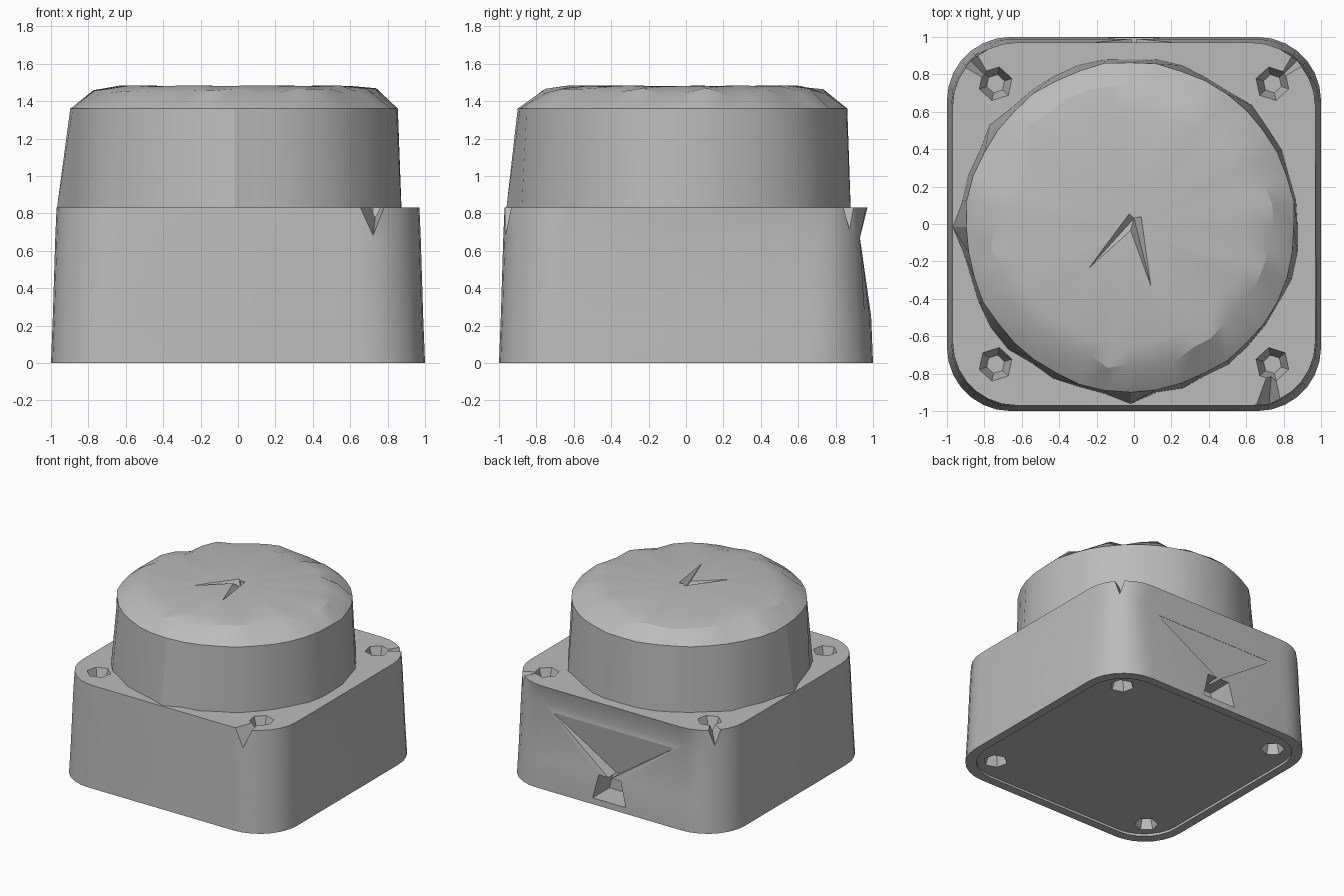
import bpy, bmesh, math, random
from mathutils import Vector

random.seed(4)
cube = bpy.data.objects.get("Cube")
if cube:
    bpy.data.objects.remove(cube, do_unlink=True)

grey = bpy.data.materials.new("plain grey")
grey.use_nodes = True
grey.diffuse_color = (0.5, 0.5, 0.5, 1)
grey.node_tree.nodes["Principled BSDF"].inputs["Base Color"].default_value = (0.5, 0.5, 0.5, 1)


def finish(bm, name):
    bmesh.ops.recalc_face_normals(bm, faces=bm.faces)
    mesh = bpy.data.meshes.new(name)
    bm.to_mesh(mesh)
    bm.free()
    mesh.materials.append(grey)
    obj = bpy.data.objects.new(name, mesh)
    bpy.context.collection.objects.link(obj)
    return obj


def loft(name, rings):
    """Closed skin through equal-length rings of points."""
    bm = bmesh.new()
    loops = [[bm.verts.new(p) for p in ring] for ring in rings]
    for low, high in zip(loops, loops[1:]):
        for i in range(len(low)):
            j = (i + 1) % len(low)
            bm.faces.new((low[i], low[j], high[j], high[i]))
    bm.faces.new(loops[0][::-1])
    bm.faces.new(loops[-1])
    return finish(bm, name)


def hull(name, points):
    bm = bmesh.new()
    for p in points:
        bm.verts.new(p)
    bmesh.ops.convex_hull(bm, input=bm.verts)
    return finish(bm, name)


def rounded_square(half, radius, z, steps=7):
    ring = []
    for k in range(4):
        mid = math.pi / 4 + k * math.pi / 2
        c = Vector((math.cos(mid), math.sin(mid))) * (half - radius) * math.sqrt(2)
        for s in range(steps + 1):
            a = (k + s / steps) * math.pi / 2
            ring.append(Vector((c.x + radius * math.cos(a), c.y + radius * math.sin(a), z)))
    return ring


def groove(tip, end, width, depth, z):
    """Wedge cutter that widens and deepens from tip to end."""
    tip, end = Vector((*tip, z)), Vector((*end, z))
    side = (end - tip).cross(Vector((0, 0, 1))).normalized() * width / 2
    return hull("groove_cutter", [tip, end + side, end - side, end - Vector((0, 0, depth))])


def bolt_hole(x, y, z, up):
    wide, narrow, depth = 0.095, 0.05, 0.13
    def ring(r, h):
        return [(x + r * math.cos(i * math.pi / 3 + x), y + r * math.sin(i * math.pi / 3 + x), h)
                for i in range(6)]
    return loft("bolt_cutter", [ring(wide, z + up * 0.01), ring(narrow, z - up * depth)])


def cut(obj, cutters):
    for cutter in cutters:
        mod = obj.modifiers.new("cut", "BOOLEAN")
        mod.operation = "DIFFERENCE"
        mod.solver = "EXACT"
        mod.object = cutter
        bpy.context.view_layer.objects.active = obj
        bpy.ops.object.modifier_apply(modifier=mod.name)
        bpy.data.objects.remove(cutter, do_unlink=True)


def smooth(obj, angle):
    bpy.ops.object.select_all(action="DESELECT")
    obj.select_set(True)
    bpy.context.view_layer.objects.active = obj
    bpy.ops.object.shade_smooth_by_angle(angle=math.radians(angle))


# Tapered square housing, its back pinched in under the top edge
rings = [rounded_square(h, 0.34, z) for h, z in ((1, 0), (0.99, 0.25), (0.977, 0.67), (0.97, 0.83))]
for p in rings[2]:
    if p.y > 0.93:
        p.y = 0.93
    if p.x > 0.95 and p.y > 0.3:
        p.x -= 0.025
housing = loft("housing", rings)

# Bolt holes above and below, shallow recess underneath
cutters = [loft("recess_cutter", [rounded_square(0.93, 0.3, z) for z in (-0.02, 0.02)])]
for sx in (-1, 1):
    for sy in (-1, 1):
        cutters.append(bolt_hole(sx * 0.74, sy * 0.75, 0.83, 1))
        cutters.append(bolt_hole(sx * 0.74, sy * 0.74, 0.02, -1))

# Chipped channels from the bolt holes to the edge
cutters += [
    groove((0.74, -0.72), (0.72, -1.0), 0.16, 0.18, 0.84),
    groove((-0.74, 0.74), (-0.92, 0.92), 0.14, 0.18, 0.84),
    groove((0.76, 0.76), (0.92, 0.92), 0.12, 0.18, 0.84),
]

# Dented triangle and cable opening in the back
dent = [(-0.55, 0.935, 0.62), (0.55, 0.935, 0.62), (0, 0.88, 0.24)]
cutters.append(hull("dent_cutter", dent + [(x, 1.1, z) for x, y, z in dent]))
cutters.append(hull("cable_cutter", [(s * w, y, z) for s in (-1, 1) for w, z in ((0.15, 0.05), (0.1, 0.25))
                                     for y in (0.78, 1.1)]))
cut(housing, cutters)
smooth(housing, 25)

# Round drum with slightly flared, uneven foot and faceted shoulder
SIDES = 40
FOOT_BUMPS = {20: 0.05, 30: 0.05, 24: 0.03, 25: 0.03, 5: 0.02, 16: 0.02}


def drum_ring(radius, z, wobble=0, lift=0, bumps={}):
    ring = []
    for i in range(SIDES):
        a = i * 2 * math.pi / SIDES
        r = radius + random.uniform(-wobble, wobble) + bumps.get(i, 0)
        ring.append((r * math.cos(a) - 0.02, r * math.sin(a) - 0.015, z + random.uniform(-lift, lift)))
    return ring


drum = loft("drum", [
    drum_ring(0.9, 0.81, 0.01, 0, FOOT_BUMPS),
    drum_ring(0.88, 1.36, 0.006),
    drum_ring(0.74, 1.455, 0.03, 0.015),
    drum_ring(0.62, 1.48, 0.02, 0.004),
    drum_ring(0.1, 1.48),
])

# Forked nick in the middle of the drum top
cut(drum, [groove((-0.28, -0.28), (0, 0.03), 0.08, 0.06, 1.487),
           groove((0.1, -0.37), (0, 0.03), 0.09, 0.06, 1.487)])
smooth(drum, 22)
